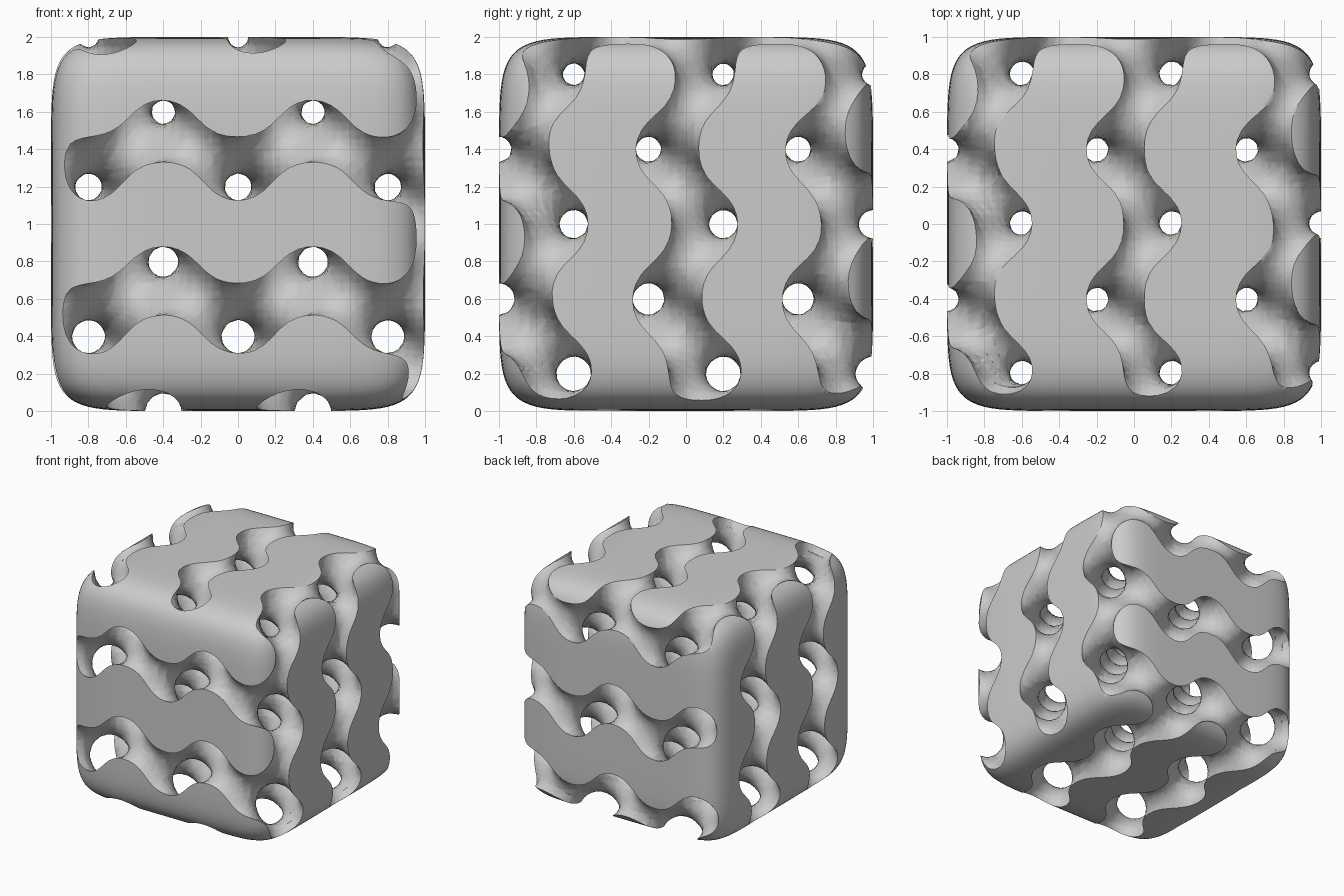
import bpy, bmesh, math
from itertools import permutations, product
from mathutils import Vector

if "Cube" in bpy.data.objects:
    bpy.data.objects.remove(bpy.data.objects["Cube"], do_unlink=True)

CELLS = 44            # grid cells along each side
PERIOD = 0.8          # size of one lattice repeat
ROUND = 8             # exponent of the rounded cube
K = 2 * math.pi / PERIOD


def rounded(node):
    """Move a cubic grid node into the rounded cube."""
    p = Vector([2 * i / CELLS - 1 for i in node])
    big = max(map(abs, p))
    if big == 0:
        return p
    return p * (big / sum(abs(c) ** ROUND for c in p) ** (1 / ROUND))


def field(p):
    """Gyroid, negative inside the solid; walls get thicker upwards."""
    x, y, z = p * K
    wave = (math.sin(x) * math.cos(y) + math.sin(y) * math.cos(z)
            + math.sin(z) * math.cos(x))
    return wave - (0.03 + 0.23 * (p.z + 1)) + 1e-6


# Sample the grid
steps = range(CELLS + 1)
place = {n: rounded(n) for n in product(steps, repeat=3)}
value = {n: field(p) for n, p in place.items()}

bm = bmesh.new()
made = {}


def corner(a, b=None):
    """Vertex at a node, or where the surface crosses the edge a-b."""
    key = (a,) if b is None else (min(a, b), max(a, b))
    if key not in made:
        p = place[a]
        if b is not None:
            a, b = key
            t = value[a] / (value[a] - value[b])
            p = place[a].lerp(place[b], t)
        made[key] = bm.verts.new(p + Vector((0, 0, 1)))
    return made[key]


def add_face(verts):
    if len(verts) > 2:
        bm.faces.new(verts)


def channel_wall(tet):
    """Piece of the channel surface inside one tetrahedron."""
    solid = [n for n in tet if value[n] < 0]
    empty = [n for n in tet if value[n] >= 0]
    if len(solid) == 2 and len(empty) == 2:
        (a, b), (c, d) = solid, empty
        add_face([corner(a, c), corner(a, d), corner(b, d), corner(b, c)])
    elif solid and empty:
        add_face([corner(a, b) for a in solid for b in empty])


def outer_skin(tri):
    """Solid part of one triangle of the rounded cube."""
    verts = []
    for a, b in zip(tri, tri[1:] + tri[:1]):
        if value[a] < 0:
            verts.append(corner(a))
        if (value[a] < 0) != (value[b] < 0):
            verts.append(corner(a, b))
    add_face(verts)


def on_outside(tri):
    return any(tri[0][k] in (0, CELLS) and tri[0][k] == tri[1][k] == tri[2][k]
               for k in range(3))


# Walk the cells, six tetrahedra in each
orders = list(permutations(range(3)))
offsets = list(product((0, 1), repeat=3))
for cell in product(range(CELLS), repeat=3):
    x, y, z = cell
    signs = {value[x + i, y + j, z + k] < 0 for i, j, k in offsets}
    border = min(cell) == 0 or max(cell) == CELLS - 1
    if signs == {False} or (len(signs) == 1 and not border):
        continue
    for order in orders:
        node = list(cell)
        tet = [cell]
        for axis in order:
            node[axis] += 1
            tet.append(tuple(node))
        channel_wall(tet)
        if border:
            for skip in range(4):
                tri = tet[:skip] + tet[skip + 1:]
                if on_outside(tri):
                    outer_skin(tri)

bmesh.ops.recalc_face_normals(bm, faces=bm.faces[:])
mesh = bpy.data.meshes.new("gyroid_cube")
bm.to_mesh(mesh)
bm.free()

# Material
grey = bpy.data.materials.new("light grey")
grey.use_nodes = True
grey.diffuse_color = (0.6, 0.6, 0.6, 1)
grey.node_tree.nodes["Principled BSDF"].inputs["Base Color"].default_value = (0.6, 0.6, 0.6, 1)
mesh.materials.append(grey)

# Lattice block
cube = bpy.data.objects.new("gyroid_cube", mesh)
bpy.context.collection.objects.link(cube)
bpy.ops.object.select_all(action="DESELECT")
cube.select_set(True)
bpy.context.view_layer.objects.active = cube
bpy.ops.object.shade_smooth_by_angle(angle=math.radians(40))
